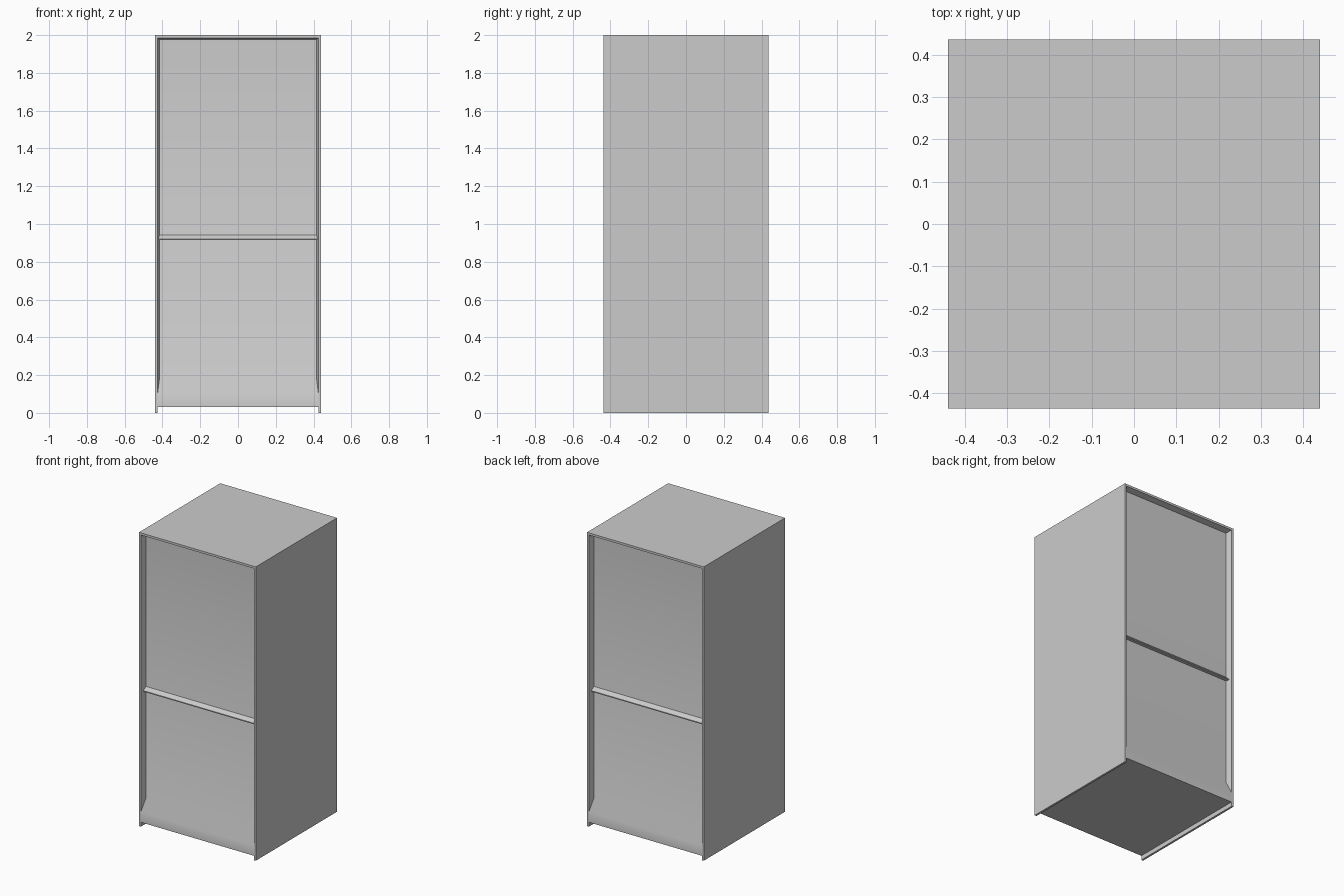
import bpy, bmesh

if "Cube" in bpy.data.objects:
    bpy.data.objects.remove(bpy.data.objects["Cube"])

W, D, H = 0.44, 0.437, 2.0      # half width, half depth, height
RIM = 0.426                     # inner edge of the front rim
INNER = 0.415                   # rim edge where it meets the recessed panel
PANEL = 0.396                   # half depth of the recessed panels


def prism(name, points, axis, lo, hi, smooth=False):
    """Extrude a 2D outline along x (points are y,z) or z (points are x,y)."""
    bm = bmesh.new()
    place = (lambda p: (lo, p[0], p[1])) if axis == 'x' else (lambda p: (p[0], p[1], lo))
    face = bm.faces.new([bm.verts.new(place(p)) for p in points])
    out = bmesh.ops.extrude_face_region(bm, geom=[face])
    step = (hi - lo, 0, 0) if axis == 'x' else (0, 0, hi - lo)
    bmesh.ops.translate(bm, vec=step, verts=[g for g in out['geom'] if isinstance(g, bmesh.types.BMVert)])
    bmesh.ops.recalc_face_normals(bm, faces=bm.faces)
    mesh = bpy.data.meshes.new(name)
    bm.to_mesh(mesh)
    bm.free()
    obj = bpy.data.objects.new(name, mesh)
    bpy.context.collection.objects.link(obj)
    if smooth:
        bpy.ops.object.select_all(action='DESELECT')
        bpy.context.view_layer.objects.active = obj
        obj.select_set(True)
        bpy.ops.object.shade_smooth_by_angle(angle=0.61)
    return obj


# Cabinet body: recessed panels front and back, flared foot, top rim
half = [(-D, 0.03), (-D, 0.10), (-PANEL, 0.185),
        (-PANEL, 1.976), (-D, 1.985), (-D, H)]
prism("cabinet_body", half + [(-y, z) for y, z in reversed(half)], 'x', -RIM, RIM, True)

for side, sx in (("left", -1), ("right", 1)):
    # Side wall reaching the floor
    prism(f"{side}_wall", [(sx * RIM, -D), (sx * W, -D), (sx * W, D), (sx * RIM, D)], 'z', 0, H)
    # Slanted lining between the rim and the panels
    prism(f"{side}_lining", [(sx * RIM, -D), (sx * INNER, -PANEL), (sx * INNER, PANEL),
                             (sx * RIM, D)], 'z', 0.06, 1.99)

# Sloped rail across the front and back panels
for end, sy in (("front", -1), ("back", 1)):
    rail = [(0.39, 0.942), (PANEL, 0.942), (0.418, 0.921), (0.418, 0.914), (0.39, 0.914)]
    prism(f"{end}_rail", [(sy * y, z) for y, z in rail], 'x', -0.42, 0.42)
